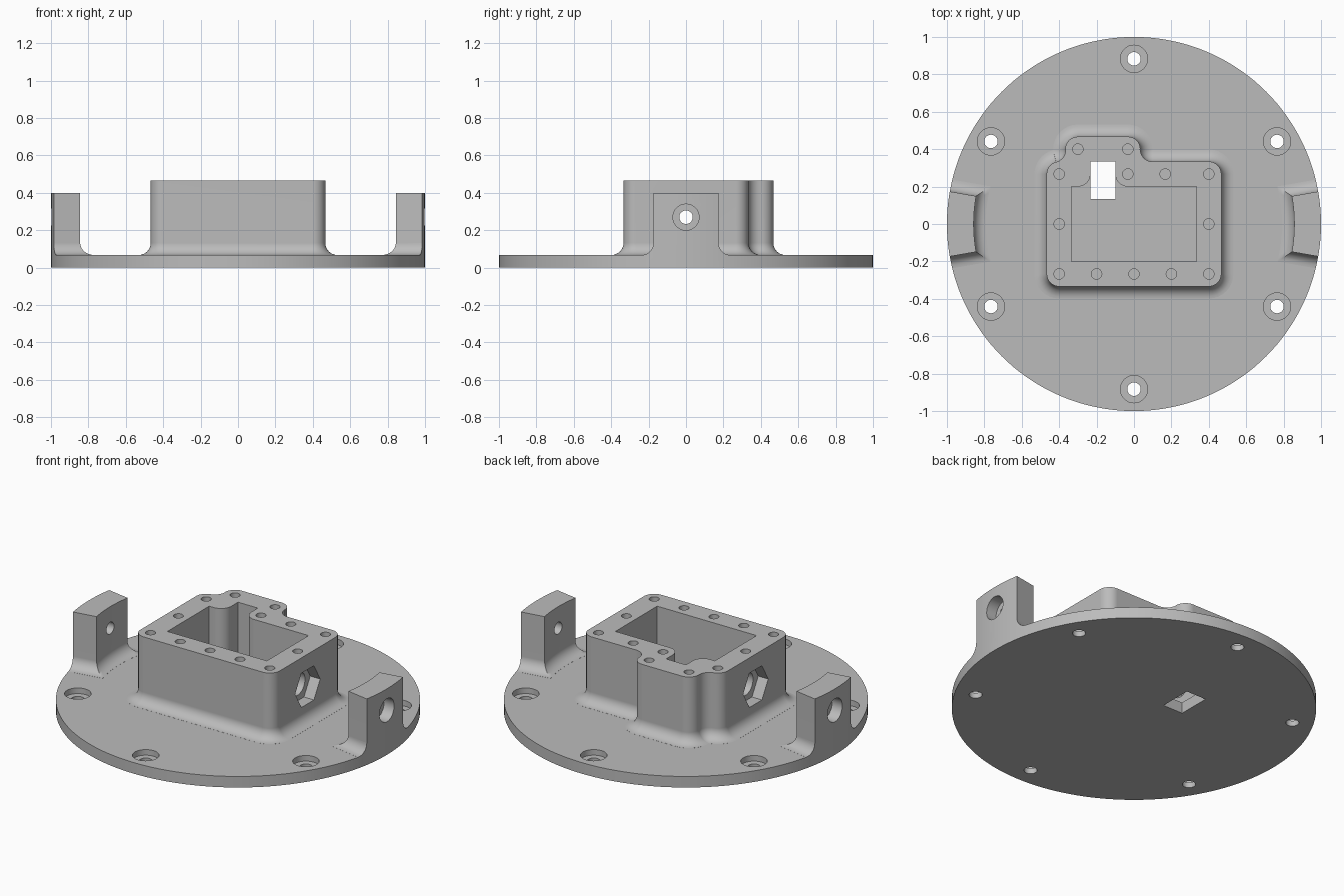
import bpy, bmesh
from math import sin, cos, asin, pi, radians
from mathutils import Vector

cube = bpy.data.objects.get("Cube")
if cube:
    bpy.data.objects.remove(cube)

PLATE_Z, FILLET = 0.067, 0.065
BOX_Z, POST_Z, AXIS_Z = 0.467, 0.4, 0.27

grey = bpy.data.materials.new("machined grey")
grey.use_nodes = True
grey.diffuse_color = (0.5, 0.5, 0.5, 1)
grey.node_tree.nodes["Principled BSDF"].inputs["Base Color"].default_value = grey.diffuse_color


def loft(bm, rings):
    """Closed solid through rings with equal point counts."""
    vs = [[bm.verts.new(p) for p in ring] for ring in rings]
    n = len(vs[0])
    for a, b in zip(vs, vs[1:]):
        for i in range(n):
            j = (i + 1) % n
            bm.faces.new((a[i], a[j], b[j], b[i]))
    bm.faces.new(vs[0])
    bm.faces.new(vs[-1])


def prism(bm, outline, z0, z1):
    loft(bm, [[(x, y, z) for x, y in outline] for z in (z0, z1)])


def drill(bm, x, y, r, z0, z1, n=32):
    prism(bm, [(x + r * cos(2 * pi * i / n), y + r * sin(2 * pi * i / n)) for i in range(n)], z0, z1)


def cross_drill(bm, r, x0, x1, n=32):
    """Cylinder along x on the shared cross axis."""
    ring = [(r * cos(2 * pi * i / n), AXIS_Z + r * sin(2 * pi * i / n)) for i in range(n)]
    loft(bm, [[(x, y, z) for y, z in ring] for x in (x0, x1)])


def arc(cx, cy, r, a0, a1, n=8):
    angles = [radians(a0 + (a1 - a0) * i / n) for i in range(n + 1)]
    return [(cx + r * cos(a), cy + r * sin(a)) for a in angles]


def make(name, build):
    bm = bmesh.new()
    build(bm)
    bmesh.ops.recalc_face_normals(bm, faces=bm.faces)
    mesh = bpy.data.meshes.new(name)
    bm.to_mesh(mesh)
    bm.free()
    mesh.materials.append(grey)
    ob = bpy.data.objects.new(name, mesh)
    bpy.context.collection.objects.link(ob)
    return ob


def combine(target, other, operation):
    mod = target.modifiers.new(operation, 'BOOLEAN')
    mod.operation, mod.solver, mod.object = operation, 'EXACT', other
    bpy.context.view_layer.objects.active = target
    bpy.ops.object.modifier_apply(modifier=mod.name)
    bpy.data.objects.remove(other)


def fillet_steps(top):
    """(offset, height) pairs for a wall flaring into the plate."""
    steps = [(FILLET, PLATE_Z - 0.03)]
    for i in range(9):
        t = i / 8 * pi / 2
        steps.append((FILLET * (1 - sin(t)), PLATE_Z + 0.0005 + FILLET * (1 - cos(t))))
    return steps + [(0, top)]


# Housing outline: corner centre, side (1 outward, -1 inward), start and end angle
R = 0.067
CORNERS = [(-0.4, 0.267, 1, 180, 104.5), (-0.433, 0.396, -1, -75.5, 0),
           (-0.3, 0.4, 1, 180, 90), (-0.033, 0.4, 1, 90, 0),
           (0.1, 0.4, -1, 180, 270), (0.4, 0.267, 1, 90, 0),
           (0.4, -0.267, 1, 0, -90), (-0.4, -0.267, 1, 270, 180)]


def housing(bm):
    loft(bm, [[(x, y, z) for cx, cy, s, a0, a1 in CORNERS
               for x, y in arc(cx, cy, R + s * d, a0, a1)]
              for d, z in fillet_steps(BOX_Z)])


def post(side):
    def sector(d, z):
        pts = []
        for rho, flip in ((0.857 - d, 1), (1.1, -1)):
            half = radians(10) + asin(d / rho)
            for i in range(13):
                a = flip * half * (i / 6 - 1)
                pts.append((side * rho * cos(a), rho * sin(a), z))
        return pts
    return lambda bm: loft(bm, [sector(d, z) for d, z in fillet_steps(POST_Z)])


# Solid body, trimmed to the round rim
flange = make("mounting_flange", lambda bm: drill(bm, 0, 0, 1.08, -0.05, PLATE_Z, 64))
combine(flange, make("housing", housing), 'UNION')
for side in (-1, 1):
    combine(flange, make("post", post(side)), 'UNION')
combine(flange, make("rim", lambda bm: drill(bm, 0, 0, 1, 0, 1, 144)), 'INTERSECT')

BOLTS = [(0.883 * cos(radians(a)), 0.883 * sin(radians(a))) for a in range(30, 390, 60)]
SCREWS = ([(x, -0.267) for x in (-0.4, -0.2, 0, 0.2, 0.4)] + [(-0.4, 0), (0.4, 0)]
          + [(x, 0.267) for x in (-0.4, -0.033, 0.167, 0.4)] + [(-0.3, 0.4), (-0.033, 0.4)])


# Cavity, counterbores, screw holes and hexagonal nut pockets
def pockets(bm):
    cavity = ([(-0.333, -0.2), (-0.333, 0.2)] + arc(-0.3, 0.267, R, -90, 0)
              + [(-0.233, 0.333), (-0.1, 0.333)] + arc(-0.033, 0.267, R, 180, 270)
              + [(0.333, 0.2), (0.333, -0.2)])
    prism(bm, cavity, PLATE_Z, 0.6)
    for x, y in BOLTS:
        drill(bm, x, y, 0.073, 0.033, 0.2)
    for x, y in SCREWS:
        drill(bm, x, y, 0.028, 0.387, 0.6, 24)
    for s in (-1, 1):
        cross_drill(bm, 0.12, s * 0.4, s * 0.6, 6)
        cross_drill(bm, 0.07, s * 0.93, s * 1.2)


# Cable window, bolt holes and the long cross bore
def through_holes(bm):
    prism(bm, [(-0.233, 0.133), (-0.1, 0.133), (-0.1, 0.333), (-0.233, 0.333)], -0.1, 0.12)
    for x, y in BOLTS:
        drill(bm, x, y, 0.036, -0.1, 0.2)
    cross_drill(bm, 0.036, -1.3, 1.3)


for cutter in (pockets, through_holes, lambda bm: cross_drill(bm, 0.07, -0.43, 0.43)):
    combine(flange, make("cutter", cutter), 'DIFFERENCE')

# Smooth curved walls, crisp edges
bpy.ops.object.select_all(action='DESELECT')
flange.select_set(True)
bpy.context.view_layer.objects.active = flange
bpy.ops.object.shade_smooth_by_angle(angle=radians(30))
weighted = flange.modifiers.new("even_normals", 'WEIGHTED_NORMAL')
weighted.keep_sharp = True
